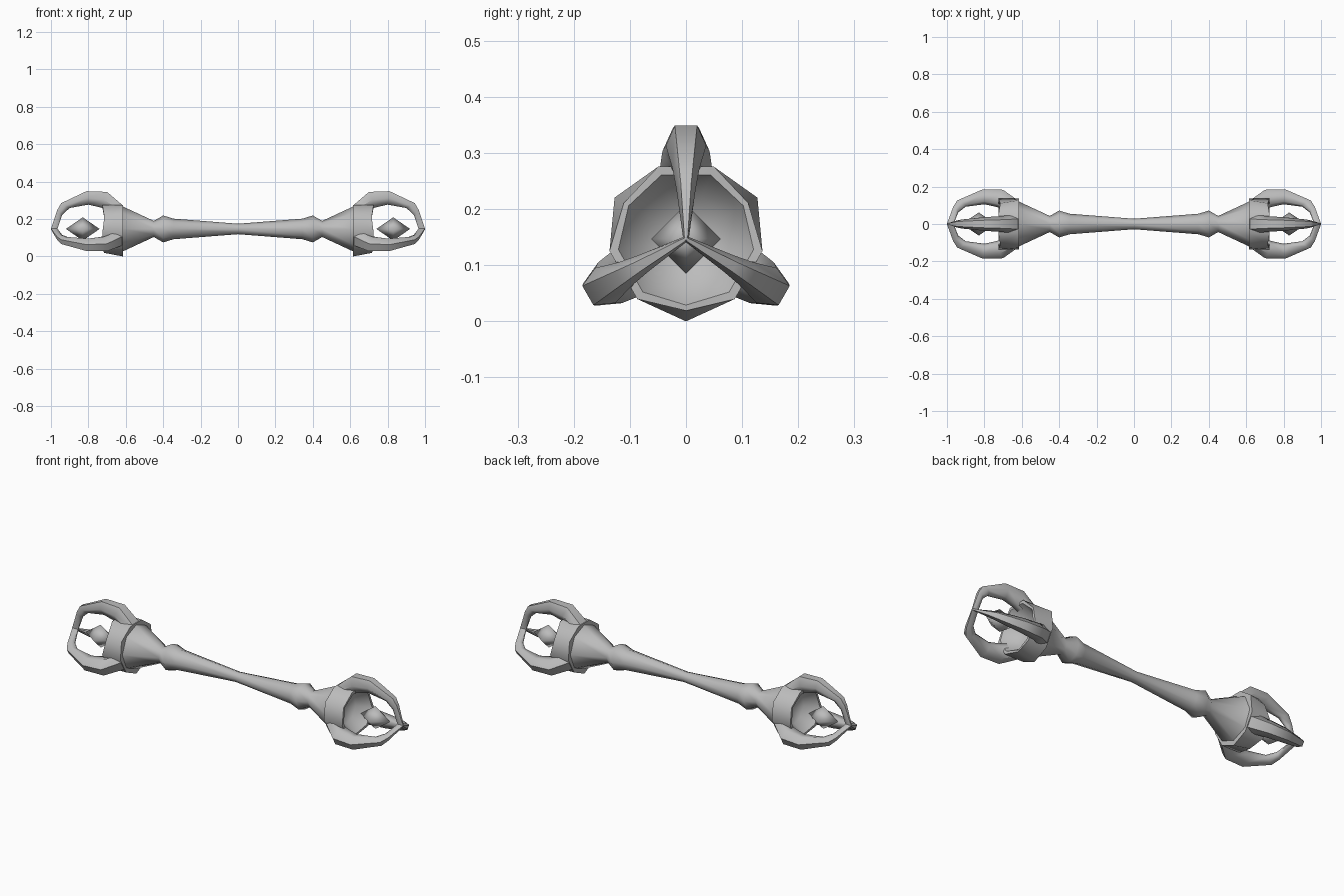
import bpy, bmesh, math
from mathutils import Vector

if "Cube" in bpy.data.objects:
    bpy.data.objects.remove(bpy.data.objects["Cube"])

AXIS_Z = 0.147

metal = bpy.data.materials.new("grey metal")
metal.diffuse_color = (0.5, 0.5, 0.5, 1)
metal.use_nodes = True
metal.node_tree.nodes["Principled BSDF"].inputs["Base Color"].default_value = metal.diffuse_color


def polar(x, r, deg):
    a = math.radians(deg)
    return Vector((x, r * math.cos(a), AXIS_Z + r * math.sin(a)))


def loft(name, rings, side=1, angle=60):
    """Skin a list of rings; a ring with one point closes to a tip."""
    bm = bmesh.new()
    rows = [[bm.verts.new((p.x * side, p.y, p.z)) for p in ring] for ring in rings]
    for a, b in zip(rows, rows[1:]):
        n = max(len(a), len(b))
        for i in range(n):
            j = (i + 1) % n
            if len(a) == 1:
                bm.faces.new((a[0], b[j], b[i]))
            elif len(b) == 1:
                bm.faces.new((a[i], a[j], b[0]))
            else:
                bm.faces.new((a[i], a[j], b[j], b[i]))
    for end in (rows[0], rows[-1]):
        if len(end) > 2:
            bm.faces.new(end)
    bmesh.ops.recalc_face_normals(bm, faces=bm.faces)
    me = bpy.data.meshes.new(name)
    bm.to_mesh(me)
    bm.free()
    ob = bpy.data.objects.new(name, me)
    bpy.context.collection.objects.link(ob)
    me.materials.append(metal)
    bpy.ops.object.select_all(action='DESELECT')
    ob.select_set(True)
    bpy.context.view_layer.objects.active = ob
    bpy.ops.object.shade_smooth_by_angle(angle=math.radians(angle))
    return ob


def circle(x, r, n=8):
    return [polar(x, r, 90 + 360 * i / n) for i in range(n)]


# Handle: slim waist, knobs and flared ends
half = [(0.345, 0.055), (0.40, 0.072), (0.45, 0.043), (0.62, 0.122)]
profile = [(-x, r) for x, r in reversed(half)] + [(0, 0.028)] + half
loft("handle", [circle(x, r) for x, r in profile])


# Cup cross-section: two points beside each prong and one between prongs
def cup_ring(x, near, valley, x_valley=None):
    ring = []
    for k in range(3):
        c = 90 + 120 * k
        ring += [polar(x, near, c - 21), polar(x, near, c + 21),
                 polar(x if x_valley is None else x_valley, valley, c + 60)]
    return ring


# Prong sections: outer (x, r), inner (x, r), half width
PRONG = [
    ((0.615, 0.125), (0.65, 0.08), 0.050),
    ((0.70, 0.198), (0.735, 0.115), 0.042),
    ((0.81, 0.202), (0.80, 0.130), 0.036),
    ((0.945, 0.138), (0.90, 0.112), 0.024),
    ((0.967, 0.10), (0.94, 0.075), 0.017),
    ((1.0, 0.0), (0.965, 0.0), 0.005),
]


def prong_section(outer, inner, w, deg):
    o, i = Vector(outer), Vector(inner)
    m = o.lerp(i, 0.5)
    a = math.radians(deg)
    radial = Vector((0, math.cos(a), math.sin(a)))
    across = Vector((0, -math.sin(a), math.cos(a)))
    pts = [(o, 0.55), (m, 1), (i, 0.4), (i, -0.4), (m, -1), (o, -0.55)]
    return [Vector((p.x, 0, AXIS_Z)) + radial * p.y + across * w * s for p, s in pts]


for side, label in ((-1, "left"), (1, "right")):
    # Hollow three-cornered cup
    loft(label + "_cup", [
        [polar(0.615, 0, 0)],
        cup_ring(0.615, 0.138, 0.147),
        cup_ring(0.725, 0.138, 0.128, 0.715),
        cup_ring(0.725, 0.122, 0.118, 0.715),
        cup_ring(0.655, 0.080, 0.080),
        [polar(0.635, 0, 0)],
    ], side)
    # Three curved prongs meeting at the tip
    for k in range(3):
        loft(f"{label}_prong_{k + 1}",
             [prong_section(o, i, w, 90 + 120 * k) for o, i, w in PRONG], side)
    # Floating gem
    loft(label + "_gem", [[polar(0.74, 0, 0)], circle(0.83, 0.062, 4),
                          [polar(0.92, 0, 0)]], side, 100)
